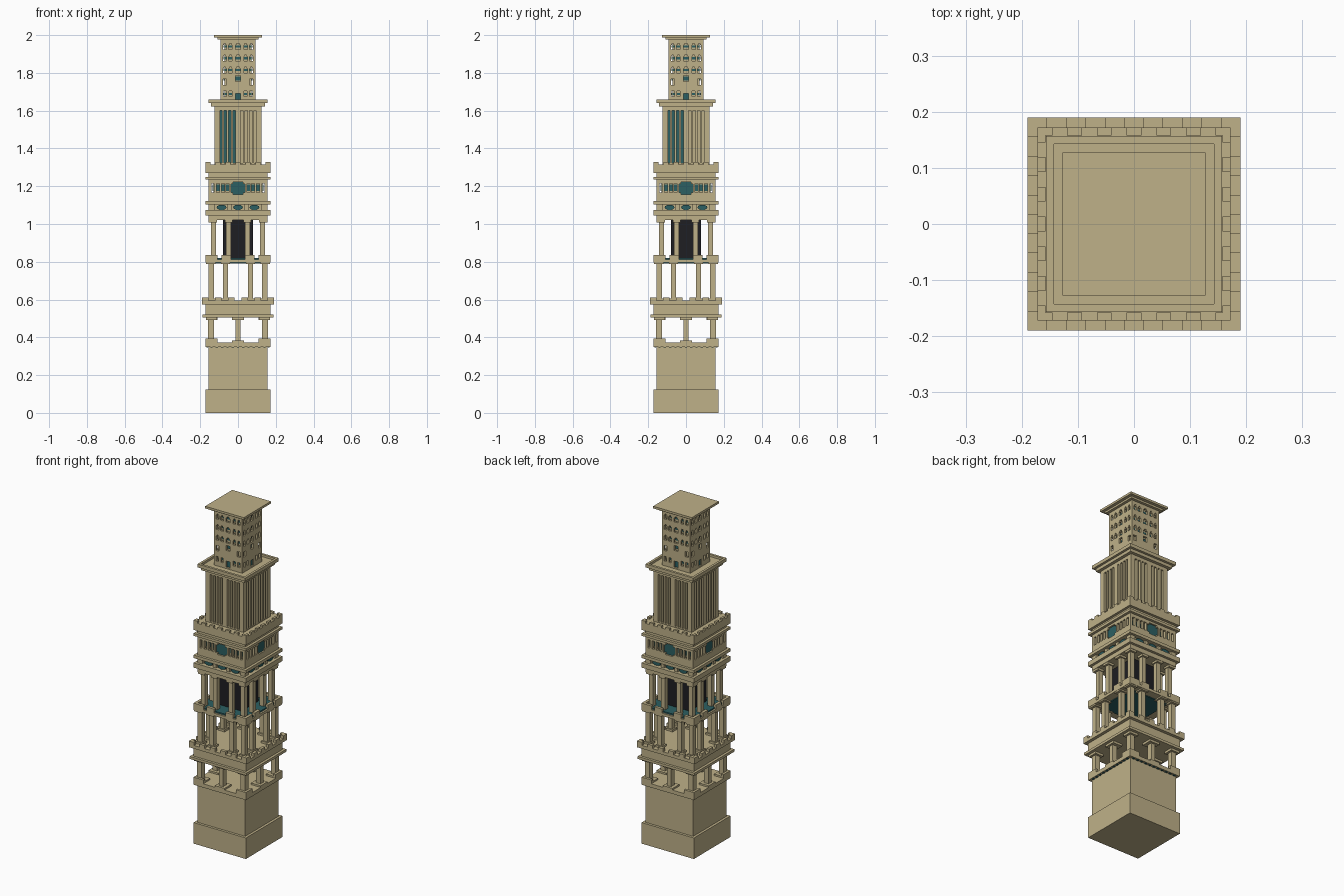
import bpy, bmesh, math
from mathutils import Matrix

old = bpy.data.objects.get("Cube")
if old:
    bpy.data.objects.remove(old, do_unlink=True)


def material(name, rgb):
    m = bpy.data.materials.new(name)
    m.use_nodes = True
    m.diffuse_color = (*rgb, 1)
    m.node_tree.nodes["Principled BSDF"].inputs["Base Color"].default_value = (*rgb, 1)
    return m


STONE = material("sandstone", (0.52, 0.44, 0.25))
TEAL = material("teal_glass", (0.025, 0.115, 0.122))
BLACK = material("black_core", (0.013, 0.013, 0.016))


def finish(name, bm, mat, sides):
    """Repeat the front geometry around the four sides and make the object."""
    first = list(bm.verts) + list(bm.edges) + list(bm.faces)
    for k in range(1, sides):
        copy = bmesh.ops.duplicate(bm, geom=first)["geom"]
        verts = [g for g in copy if isinstance(g, bmesh.types.BMVert)]
        bmesh.ops.rotate(bm, verts=verts, matrix=Matrix.Rotation(k * math.pi / 2, 3, "Z"))
    mesh = bpy.data.meshes.new(name)
    bm.to_mesh(mesh)
    bm.free()
    mesh.materials.append(mat)
    obj = bpy.data.objects.new(name, mesh)
    bpy.context.collection.objects.link(obj)
    return obj


def boxes(name, mat, specs, sides=4):
    """Boxes given as x0, x1, y0, y1, z0, z1."""
    bm = bmesh.new()
    for x0, x1, y0, y1, z0, z1 in specs:
        m = Matrix.Translation(((x0 + x1) / 2, (y0 + y1) / 2, (z0 + z1) / 2))
        bmesh.ops.create_cube(bm, size=1, matrix=m @ Matrix.Diagonal((x1 - x0, y1 - y0, z1 - z0, 1)))
    return finish(name, bm, mat, sides)


def block(name, h, z0, z1, mat=STONE):
    return boxes(name, mat, [(-h, h, -h, h, z0, z1)], 1)


def mirrored(x0, x1, *rest):
    return [(x0, x1, *rest), (-x1, -x0, *rest)]


def pierced_wall(name, h, z0, z1, holes, thick):
    """Four walls with openings given as x0, x1, z0, z1."""
    xs = sorted({-h, h} | {round(v, 4) for o in holes for v in o[:2]})
    zs = sorted({z0, z1} | {round(v, 4) for o in holes for v in o[2:]})
    bm = bmesh.new()
    grid = [[bm.verts.new((x, -h, z)) for z in zs] for x in xs]
    for i in range(len(xs) - 1):
        for j in range(len(zs) - 1):
            cx, cz = (xs[i] + xs[i + 1]) / 2, (zs[j] + zs[j + 1]) / 2
            if not any(a < cx < b and c < cz < d for a, b, c, d in holes):
                bm.faces.new((grid[i][j], grid[i + 1][j], grid[i + 1][j + 1], grid[i][j + 1]))
    loose = [v for v in bm.verts if not v.link_faces]
    bmesh.ops.delete(bm, geom=loose, context="VERTS")
    obj = finish(name, bm, STONE, 4)
    mod = obj.modifiers.new("thickness", "SOLIDIFY")
    mod.thickness, mod.offset = thick, -1
    return obj


def battlements(name, h, inner, z0, z1, teeth):
    step = 2 * h / (2 * teeth - 1)
    boxes(name, STONE, [(-h + 2 * i * step, -h + (2 * i + 1) * step, -h, -inner, z0, z1)
                        for i in range(teeth)])


# Plinth and plain lower shaft
block("base_plinth", 0.172, 0, 0.125)
block("lower_shaft", 0.157, 0.125, 0.35)
block("lower_collar", 0.172, 0.35, 0.372)
boxes("collar_soffit_lights", TEAL,
      [(x - 0.006, x + 0.006, -0.168, -0.158, 0.347, 0.351)
       for x in [i * 0.028 for i in range(-5, 6)]])

# First open storey, three columns to a side
boxes("first_storey_corner_blocks", STONE,
      mirrored(0.108, 0.172, -0.172, -0.108, 0.37, 0.382)
      + mirrored(0.108, 0.172, -0.172, -0.157, 0.38, 0.395))
boxes("first_storey_mid_blocks", STONE, [(-0.032, 0.032, -0.172, -0.108, 0.37, 0.382)])
boxes("first_storey_columns", STONE,
      [(-0.158, -0.128, -0.158, -0.128, 0.37, 0.51), (-0.013, 0.013, -0.158, -0.128, 0.37, 0.51)])
boxes("first_storey_capitals", STONE,
      [(-0.17, -0.115, -0.17, -0.115, 0.492, 0.508), (-0.032, 0.032, -0.17, -0.108, 0.492, 0.508)])
block("balcony_sill", 0.187, 0.505, 0.52)
block("balcony_band", 0.172, 0.52, 0.575)
block("balcony_ledge", 0.19, 0.575, 0.594)
battlements("balcony_battlements", 0.19, 0.172, 0.594, 0.612, 6)

# Second open storey, four columns to a side
boxes("second_storey_columns", STONE,
      [(-0.156, -0.128, -0.156, -0.128, 0.59, 0.8)] + mirrored(0.053, 0.08, -0.156, -0.128, 0.59, 0.8))
boxes("second_storey_column_feet", STONE,
      [(-0.162, -0.12, -0.162, -0.12, 0.59, 0.606)] + mirrored(0.045, 0.088, -0.162, -0.12, 0.59, 0.606))
boxes("second_storey_capitals", STONE,
      [(-0.17, -0.118, -0.17, -0.118, 0.787, 0.8)] + mirrored(0.043, 0.09, -0.17, -0.118, 0.787, 0.8))
block("gallery_floor", 0.172, 0.795, 0.811)
block("gallery_glass_ceiling", 0.125, 0.791, 0.797, TEAL)
block("gallery_glass_floor", 0.162, 0.81, 0.819, TEAL)
boxes("gallery_rim", STONE,
      mirrored(0.108, 0.172, -0.172, -0.155, 0.81, 0.835)
      + mirrored(0.038, 0.088, -0.172, -0.155, 0.81, 0.835))

# Third storey, dark core behind columns
block("dark_core", 0.08, 0.815, 1.025, BLACK)
boxes("third_storey_columns", STONE,
      [(-0.143, -0.116, -0.143, -0.116, 0.815, 1.025)]
      + mirrored(0.037, 0.063, -0.143, -0.116, 0.815, 1.025))
boxes("third_storey_capitals", STONE,
      [(-0.155, -0.112, -0.155, -0.112, 1.008, 1.025)]
      + mirrored(0.03, 0.07, -0.155, -0.112, 1.008, 1.025))
block("third_storey_beam", 0.157, 1.02, 1.046)
block("lamp_ledge", 0.172, 1.046, 1.074)

# Narrow lamp band with rounded teal panes
block("lamp_band_core", 0.143, 1.07, 1.105)
boxes("lamp_band_posts", STONE,
      [(-0.157, -0.125, -0.157, -0.125, 1.07, 1.105)]
      + mirrored(0.034, 0.055, -0.157, -0.14, 1.07, 1.105))
bm = bmesh.new()
for x in (-0.087, 0, 0.087):
    place = Matrix.Translation((x, -0.146, 1.088)) @ Matrix.Diagonal((0.026, 1, 0.014, 1))
    bmesh.ops.create_cone(bm, cap_ends=True, segments=12, radius1=1, radius2=1, depth=0.016,
                          matrix=place @ Matrix.Rotation(math.pi / 2, 4, "X"))
finish("lamp_panes", bm, TEAL, 4)
block("window_ledge", 0.172, 1.103, 1.121)
block("window_sill", 0.157, 1.121, 1.142)

# Window storey with a large eight-sided pane on each face
openings = [(-0.037, 0.037, 1.167, 1.213), (-0.026, 0.026, 1.157, 1.223)]
for x in (0.055, 0.079, 0.105, 0.134):
    for s in (-1, 1):
        openings.append((s * x - 0.008, s * x + 0.008, 1.167, 1.215))
pierced_wall("window_storey_wall", 0.157, 1.14, 1.236, openings, 0.016)
block("window_storey_core", 0.13, 1.14, 1.236)
boxes("large_panes", TEAL, [(-0.04, 0.04, -0.148, -0.142, 1.155, 1.226)])
boxes("small_panes", TEAL, mirrored(0.045, 0.125, -0.134, -0.129, 1.175, 1.21))
block("upper_moulding", 0.172, 1.235, 1.25)
block("upper_neck", 0.157, 1.25, 1.27)
block("upper_parapet", 0.172, 1.27, 1.316)
battlements("upper_battlements", 0.172, 0.158, 1.316, 1.328, 7)

# Slotted shaft, glass behind the slots of one half of each face
slots = [(s * x - 0.0065, s * x + 0.0065, 1.322, 1.602)
         for x in (0.021, 0.044, 0.067, 0.09) for s in (-1, 1)]
pierced_wall("slotted_shaft", 0.125, 1.31, 1.625, slots, 0.02)
block("slotted_shaft_core", 0.095, 1.31, 1.62)
boxes("slot_glass", TEAL, [(-0.1, -0.01, -0.1, -0.094, 1.32, 1.606)])

# Cornice tray
block("cornice_neck", 0.143, 1.622, 1.642)
block("cornice_floor", 0.157, 1.64, 1.647)
boxes("cornice_rim", STONE, [(-0.157, 0.143, -0.157, -0.143, 1.645, 1.66)])

# Top tower with rows of arched windows
windows = [(-0.013, 0.013, 1.655, 1.692), (-0.013, 0.013, 1.755, 1.785)]
for x in (-0.07, -0.04, 0, 0.04, 0.07):
    w = 0.014 if x == 0 else 0.009
    for z in (1.94, 1.878, 1.815):
        windows += [(x - w, x + w, z - 0.015, z + 0.008), (x - w / 2, x + w / 2, z, z + 0.016)]
    if x:
        windows.append((x - 0.008, x + 0.008, 1.675, 1.703))
    if abs(x) > 0.05:
        windows.append((x - 0.01, x + 0.01, 1.737, 1.768))
pierced_wall("tower_wall", 0.093, 1.645, 1.982, windows, 0.012)
block("tower_core", 0.072, 1.645, 1.98)
boxes("tower_glass", TEAL,
      [(-0.07, 0.07, -0.077, -0.071, z - 0.006, z + 0.006) for z in (1.94, 1.878, 1.815, 1.688)]
      + [(-0.016, 0.016, -0.078, -0.071, 1.76, 1.78)])
boxes("tower_door", TEAL, [(-0.015, 0.015, -0.085, -0.08, 1.65, 1.694)])
block("roof_neck", 0.109, 1.976, 1.988)
block("roof_slab", 0.127, 1.987, 2.0)
